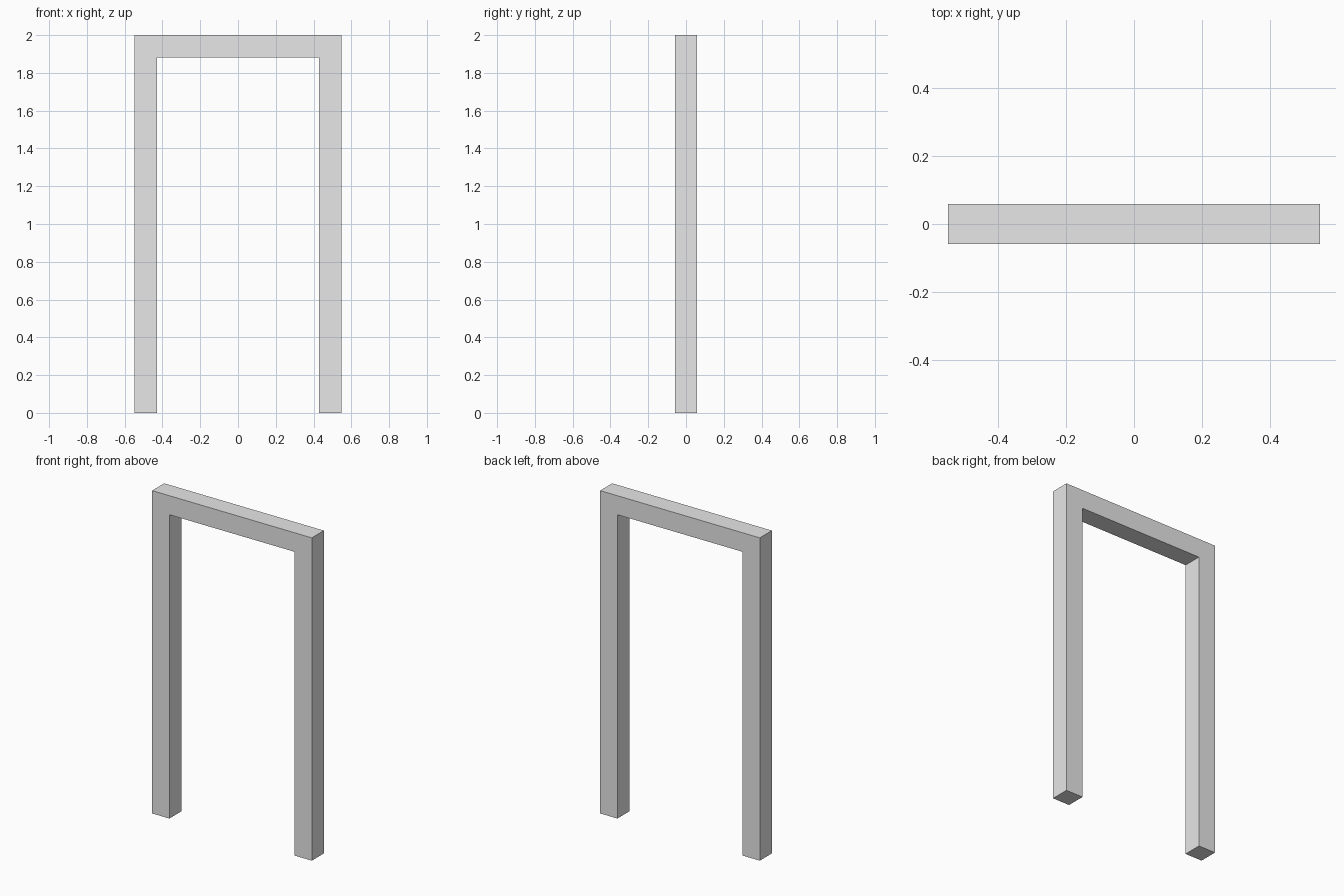
import bpy
import bmesh
from mathutils import Vector

if "Cube" in bpy.data.objects:
    bpy.data.objects.remove(bpy.data.objects["Cube"])

W, H, T = 0.547, 2.0, 0.118   # half width, height, beam thickness

grey = bpy.data.materials.new("light_grey")
grey.diffuse_color = (0.8, 0.8, 0.8, 1.0)
grey.use_nodes = True
grey.node_tree.nodes["Principled BSDF"].inputs["Base Color"].default_value = grey.diffuse_color


def beam(name, profile):
    """Extrude a front-view (x, z) outline through the frame depth."""
    bm = bmesh.new()
    face = bm.faces.new([bm.verts.new((x, -T / 2, z)) for x, z in profile])
    ext = bmesh.ops.extrude_face_region(bm, geom=[face])
    verts = [g for g in ext["geom"] if isinstance(g, bmesh.types.BMVert)]
    bmesh.ops.translate(bm, verts=verts, vec=Vector((0, T, 0)))
    bmesh.ops.recalc_face_normals(bm, faces=bm.faces)
    mesh = bpy.data.meshes.new(name)
    bm.to_mesh(mesh)
    bm.free()
    mesh.materials.append(grey)
    obj = bpy.data.objects.new(name, mesh)
    bpy.context.collection.objects.link(obj)
    return obj


# Upright posts with mitred tops
for name, s in (("left_post", -1), ("right_post", 1)):
    beam(name, [(s * W, 0), (s * (W - T), 0), (s * (W - T), H - T), (s * W, H)])

# Top rail with mitred ends
beam("top_rail", [(-W, H), (-W + T, H - T), (W - T, H - T), (W, H)])
